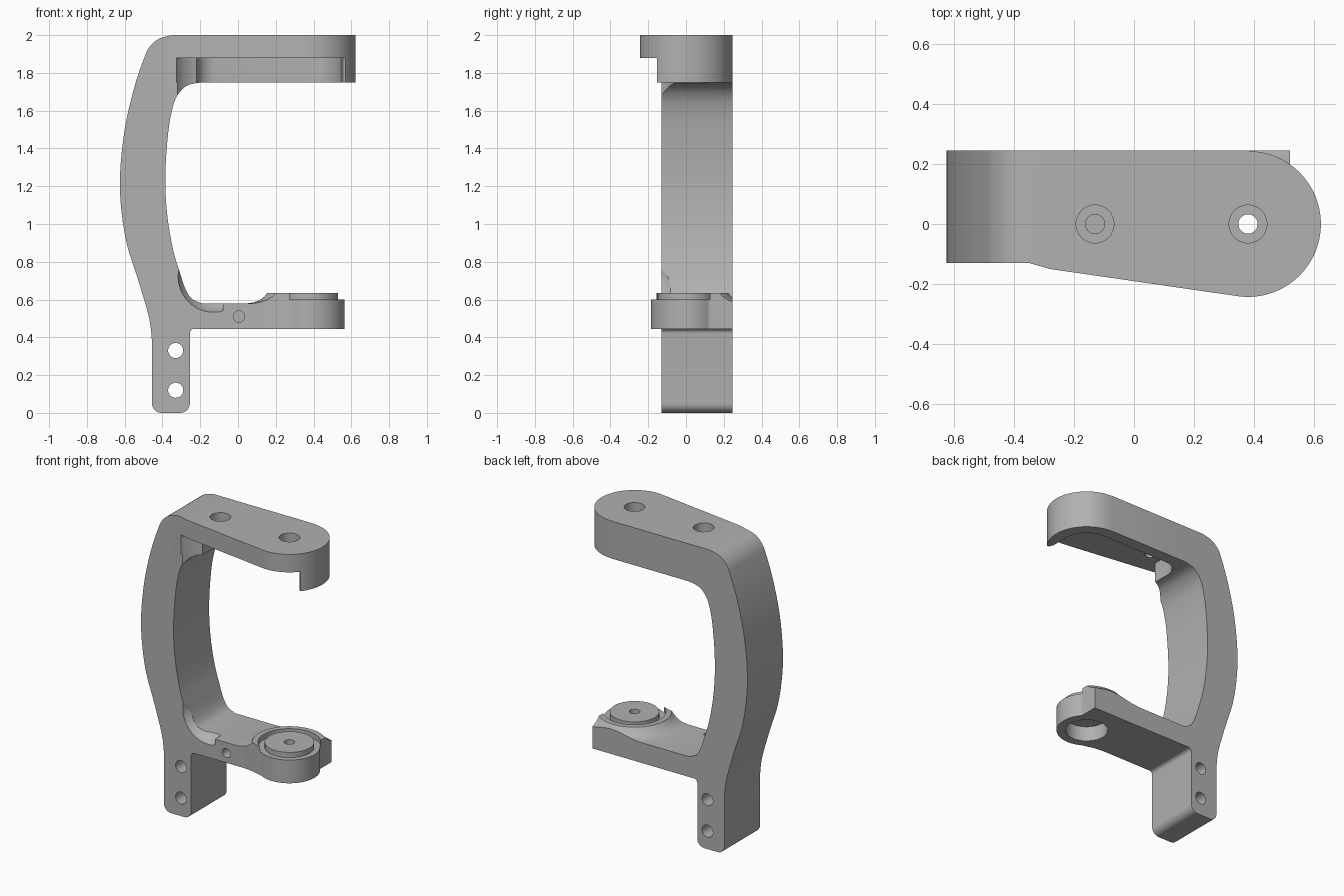
import bpy, bmesh, math
from mathutils import Vector, Matrix

if "Cube" in bpy.data.objects:
    bpy.data.objects.remove(bpy.data.objects["Cube"])

grey = bpy.data.materials.new("plain_grey")
grey.use_nodes = True
grey.diffuse_color = (0.44, 0.44, 0.44, 1)
grey.node_tree.nodes["Principled BSDF"].inputs["Base Color"].default_value = (0.44, 0.44, 0.44, 1)

BACK, FRONT = 0.245, -0.13
HEAD_X = 0.38


def finish(name, bm):
    bmesh.ops.recalc_face_normals(bm, faces=bm.faces)
    mesh = bpy.data.meshes.new(name)
    bm.to_mesh(mesh)
    bm.free()
    mesh.materials.append(grey)
    obj = bpy.data.objects.new(name, mesh)
    bpy.context.collection.objects.link(obj)
    return obj


def prism(name, pts, start, depth):
    """Extrude a closed outline of 3D points."""
    bm = bmesh.new()
    face = bm.faces.new([bm.verts.new(Vector(p) + Vector(start)) for p in pts])
    geo = bmesh.ops.extrude_face_region(bm, geom=[face])["geom"]
    verts = [v for v in geo if isinstance(v, bmesh.types.BMVert)]
    bmesh.ops.translate(bm, verts=verts, vec=depth)
    return finish(name, bm)


def plan(name, pts, z0, z1):
    return prism(name, [(x, y, 0) for x, y in pts], (0, 0, z0), (0, 0, z1 - z0))


def cylinder(name, x, y, z, r, depth, axis="Z"):
    bm = bmesh.new()
    turn = Matrix.Rotation(math.pi / 2, 4, "X") if axis == "Y" else Matrix()
    bmesh.ops.create_cone(bm, cap_ends=True, segments=48, radius1=r, radius2=r,
                          depth=depth, matrix=Matrix.Translation((x, y, z)) @ turn)
    return finish(name, bm)


def combine(target, tool, operation):
    """Apply a boolean and discard the tool."""
    mod = target.modifiers.new("combine", "BOOLEAN")
    mod.operation, mod.object, mod.solver = operation, tool, "EXACT"
    bpy.context.view_layer.update()
    graph = bpy.context.evaluated_depsgraph_get()
    mesh = bpy.data.meshes.new_from_object(target.evaluated_get(graph))
    target.modifiers.clear()
    target.data = mesh
    bpy.data.objects.remove(tool)


def arc(cx, cy, r, a0, a1, n=24):
    angles = [math.radians(a0 + (a1 - a0) * i / n) for i in range(n + 1)]
    return [(cx + r * math.cos(a), cy + r * math.sin(a)) for a in angles]


def smooth_path(pts, steps=4):
    """Pass a flowing curve through the points."""
    p = [Vector(q) for q in [pts[0]] + pts + [pts[-1]]]
    out = []
    for a, b, c, d in zip(p, p[1:], p[2:], p[3:]):
        for i in range(steps):
            t = i / steps
            out.append(tuple(0.5 * (2 * b + (c - a) * t + (2 * a - 5 * b + 4 * c - d) * t * t
                                    + (3 * b - a - 3 * c + d) * t ** 3)))
    return out + [tuple(pts[-1])]


# Curved spine with its mounting leg
outer = smooth_path([(-.35, 2), (-.42, 1.98), (-.47, 1.935), (-.5, 1.87), (-.55, 1.72), (-.6, 1.5),
                     (-.625, 1.25), (-.615, 1.05), (-.585, .88), (-.54, .74), (-.5, .61),
                     (-.47, .5), (-.457, .4), (-.455, .3)])
foot = arc(-.405, .05, .05, 180, 270, 8) + arc(-.305, .05, .05, 270, 360, 8)
crotch = arc(-.23, .42, .025, 180, 90, 6)
inner = smooth_path([(-.19, .58), (-.245, .605), (-.28, .66), (-.31, .75), (-.345, .87), (-.375, 1.05),
                     (-.385, 1.25), (-.37, 1.48), (-.345, 1.62), (-.315, 1.69), (-.265, 1.735), (-.19, 1.75)])
side = outer + foot + crotch + [(-.1, .445), (-.1, .58)] + inner + [(-.1, 1.75), (-.1, 2)]
frame = prism("bracket_frame", [(x, 0, z) for x, z in side], (0, FRONT, 0), (0, BACK - FRONT, 0))

# Upper arm with a rounded end
upper = plan("upper_arm", [(-.35, BACK), (-.35, FRONT), (-.28, -.15)]
             + arc(HEAD_X, 0, .243, 262, 450, 48)[:-1] + [(HEAD_X, BACK)], 1.75, 2)
combine(frame, upper, "UNION")

# Lower arm, its top shaped by a turned scoop that rises to a rim
lower = plan("lower_arm", [(-.28, BACK), (-.28, FRONT), (.13, FRONT), (.2, -.137), (.25, -.15)]
             + arc(HEAD_X, 0, .185, 240, 400, 40) + [(.52, .13), (.52, BACK)], .445, .7)
bm = bmesh.new()
turned = [(0, .635), (.225, .635), (.24, .615), (.265, .597), (.295, .585), (.33, .58), (1, .58), (1, .3), (0, .3)]
verts = [bm.verts.new((r, 0, z)) for r, z in turned]
edges = [bm.edges.new(pair) for pair in zip(verts, verts[1:])]
bmesh.ops.spin(bm, geom=verts + edges, axis=(0, 0, 1), cent=(0, 0, 0), angle=2 * math.pi, steps=64)
bmesh.ops.remove_doubles(bm, verts=bm.verts, dist=.0001)
bmesh.ops.translate(bm, verts=bm.verts, vec=(HEAD_X, 0, 0))
combine(lower, finish("scoop_form", bm), "INTERSECT")
combine(lower, cylinder("seat_recess", HEAD_X, 0, .65, .19, .1), "DIFFERENCE")
combine(lower, cylinder("seat_disc", HEAD_X, 0, .6, .15, .07), "UNION")
combine(frame, lower, "UNION")

# Open pocket beneath the upper arm, leaving a back wall and end lip
pocket = plan("pocket", [(-.22, -.4)] + arc(-.12, .065, .1, 180, 90, 8)
              + arc(HEAD_X, 0, .165, 90, 0, 20)
              + [(.545, -.12), (.555, -.145), (.57, -.155), (.65, -.155), (.65, -.4)], 1.6, 1.88)
combine(frame, pocket, "DIFFERENCE")
combine(frame, cylinder("pocket_flare", -.16, -.25, 1.78, .2, .2), "DIFFERENCE")

# Rounded relief in the lower inside corner, stopping at a flat step
bm = bmesh.new()
bmesh.ops.create_uvsphere(bm, u_segments=48, v_segments=32, radius=.2,
                          matrix=Matrix.Translation((-.13, -.2, .72)))
cut = bmesh.ops.bisect_plane(bm, geom=bm.verts[:] + bm.edges[:] + bm.faces[:],
                             plane_co=(-.08, 0, 0), plane_no=(1, 0, 0), clear_outer=True)
rim = [e for e in cut["geom_cut"] if isinstance(e, bmesh.types.BMEdge)]
bmesh.ops.holes_fill(bm, edges=rim, sides=0)
combine(frame, finish("corner_relief", bm), "DIFFERENCE")

# Bolt holes, counterbores and the blind front hole
for x in (-.13, HEAD_X):
    combine(frame, cylinder("arm_hole", x, 0, 1.9, .032, .4), "DIFFERENCE")
    combine(frame, cylinder("arm_counterbore", x, 0, 2, .063, .12), "DIFFERENCE")
combine(frame, cylinder("seat_hole", HEAD_X, 0, .55, .032, .4), "DIFFERENCE")
combine(frame, cylinder("seat_counterbore", HEAD_X, 0, .445, .13, .2), "DIFFERENCE")
for z in (.12, .33):
    combine(frame, cylinder("leg_hole", -.33, 0, z, .04, 1, "Y"), "DIFFERENCE")
combine(frame, cylinder("front_hole", .005, FRONT, .51, .03, .2, "Y"), "DIFFERENCE")

bpy.context.view_layer.objects.active = frame
frame.select_set(True)
bpy.ops.object.shade_smooth_by_angle(angle=math.radians(30))
